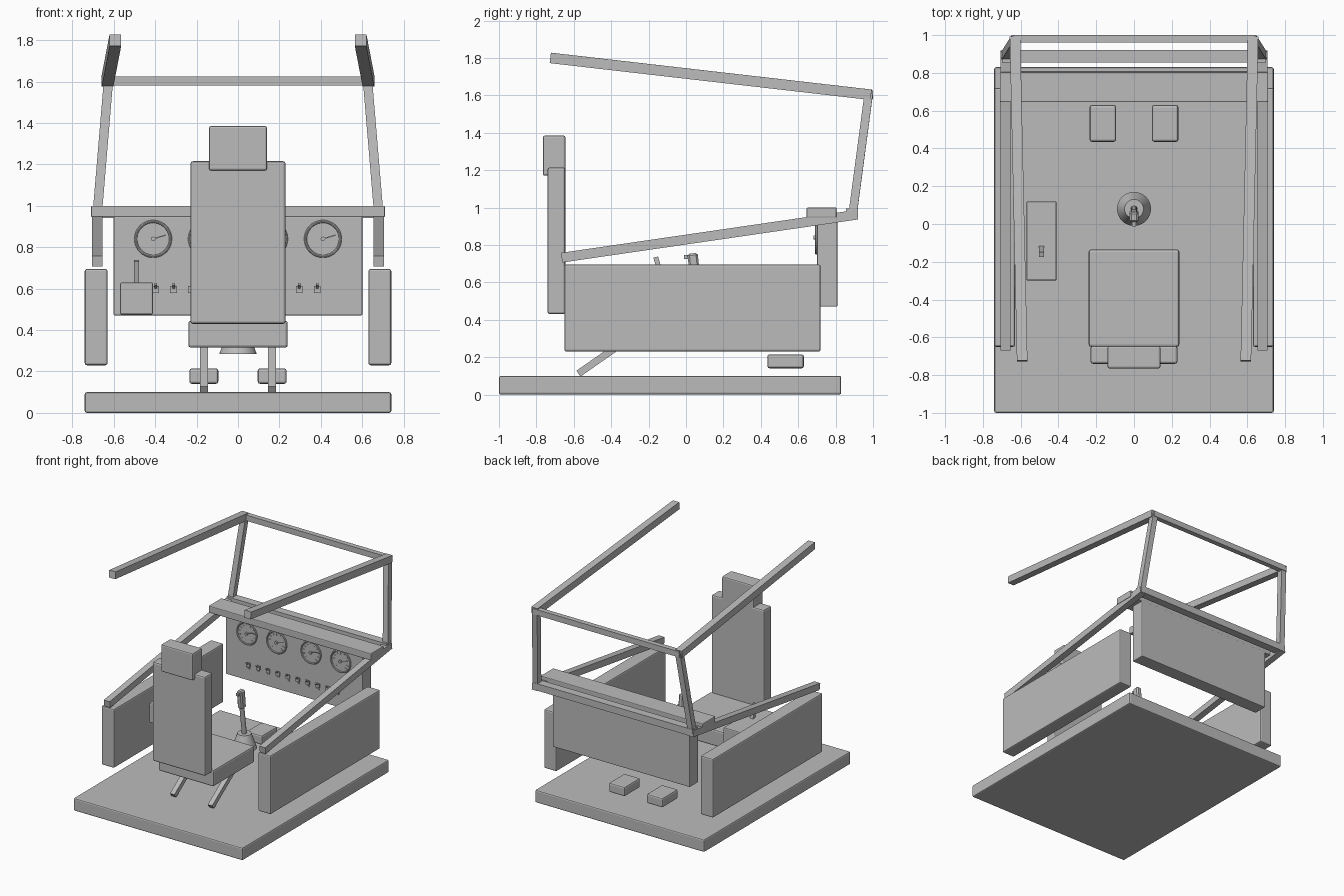
import bpy, math
from mathutils import Vector, Matrix

if "Cube" in bpy.data.objects:
    bpy.data.objects.remove(bpy.data.objects["Cube"])

grey = bpy.data.materials.new("plain grey")
grey.diffuse_color = (0.5, 0.5, 0.5, 1)
grey.use_nodes = True
grey.node_tree.nodes["Principled BSDF"].inputs["Base Color"].default_value = grey.diffuse_color


def finish(name):
    ob = bpy.context.object
    ob.name = name
    ob.data.materials.append(grey)
    return ob


def box(name, x0, x1, y0, y1, z0, z1, bevel=0.0):
    bpy.ops.mesh.primitive_cube_add(size=1)
    ob = finish(name)
    ob.data.transform(Matrix.Translation(((x0 + x1) / 2, (y0 + y1) / 2, (z0 + z1) / 2))
                      @ Matrix.Diagonal((x1 - x0, y1 - y0, z1 - z0, 1)))
    if bevel:
        m = ob.modifiers.new("bevel", 'BEVEL')
        m.width = bevel
        m.segments = 2
    return ob


def beam(name, p, q, w, h=None):
    # rectangular bar between two points, w across and h upwards
    p, q = Vector(p), Vector(q)
    d = (q - p).normalized()
    ref = Vector((0, 0, 1)) if abs(d.z) < 0.9 else Vector((0, 1, 0))
    side = d.cross(ref).normalized()
    up = side.cross(d)
    rot = Matrix((side, d, up)).transposed().to_4x4()
    ob = box(name, -w / 2, w / 2, 0, (q - p).length, -(h or w) / 2, (h or w) / 2)
    ob.data.transform(Matrix.Translation(p) @ rot)
    return ob


def cone(name, p, q, r1, r2, n=32):
    p, q = Vector(p), Vector(q)
    bpy.ops.mesh.primitive_cone_add(vertices=n, radius1=r1, radius2=r2, depth=(q - p).length)
    bpy.ops.object.shade_smooth_by_angle()
    ob = finish(name)
    ob.data.transform(Matrix.Translation((p + q) / 2)
                      @ (q - p).to_track_quat('Z', 'Y').to_matrix().to_4x4())
    return ob


# floor and dashboard
box("floor", -0.74, 0.74, -1.0, 0.83, 0.0, 0.10, 0.01)
box("dashboard", -0.6, 0.6, 0.70, 0.81, 0.47, 0.95, 0.006)
box("dashboard_hood", -0.71, 0.71, 0.645, 0.805, 0.945, 1.0, 0.006)

# seat
box("seat_cushion", -0.24, 0.24, -0.65, -0.135, 0.315, 0.445, 0.012)
box("seat_back", -0.23, 0.23, -0.74, -0.645, 0.43, 1.215, 0.012)
box("headrest", -0.14, 0.14, -0.765, -0.645, 1.17, 1.385, 0.01)

# mirrored parts: side panels, frame, seat legs, pedals
for s, n in ((-1, "left"), (1, "right")):
    xs = sorted((s * 0.63, s * 0.74))
    box(n + "_side_panel", *xs, -0.65, 0.72, 0.23, 0.695, 0.01)
    beam(n + "_sill_beam", (s * 0.68, -0.665, 0.732), (s * 0.68, 0.915, 0.962), 0.052)
    beam(n + "_pillar", (s * 0.68, 0.89, 0.955), (s * 0.625, 0.977, 1.61), 0.045)
    beam(n + "_roof_beam", (s * 0.63, 0.99, 1.603), (s * 0.592, -0.725, 1.80), 0.056)
    beam(n + "_seat_leg", (s * 0.165, -0.575, 0.112), (s * 0.165, -0.27, 0.325), 0.038)
    xs = sorted((s * 0.095, s * 0.235))
    box(n + "_pedal", *xs, 0.435, 0.63, 0.14, 0.215, 0.012)
box("lower_crossbar", -0.7, 0.7, 0.855, 0.92, 0.94, 0.995)
box("upper_crossbar", -0.64, 0.64, 0.96, 1.0, 1.58, 1.625)

# control stick
cone("stick_base", (0, 0.08, 0.285), (0, 0.08, 0.40), 0.09, 0.05)
cone("stick_shaft", (0, 0.08, 0.39), (0, 0.045, 0.64), 0.018, 0.018, 16)
grip = beam("stick_grip", (0, 0.05, 0.61), (0, 0.035, 0.755), 0.045, 0.055)
m = grip.modifiers.new("bevel", 'BEVEL')
m.width = 0.01
box("stick_button", -0.01, 0.01, -0.012, 0.02, 0.725, 0.745)

# throttle console on the left
box("throttle_box", -0.57, -0.41, -0.30, 0.12, 0.475, 0.63, 0.008)
beam("throttle_lever", (-0.49, -0.125, 0.61), (-0.49, -0.162, 0.735), 0.026)

# gauges: dial, rim, ticks, needle, hub
for i, x in enumerate((-0.41, -0.15, 0.15, 0.41)):
    g = f"gauge_{i + 1}_"
    z = 0.84
    cone(g + "dial", (x, 0.702, z), (x, 0.697, z), 0.088, 0.088, 40)
    bpy.ops.mesh.primitive_torus_add(major_radius=0.084, minor_radius=0.007,
                                     major_segments=40, minor_segments=8)
    bpy.ops.object.shade_smooth_by_angle()
    finish(g + "rim").data.transform(Matrix.Translation((x, 0.696, z))
                                     @ Matrix.Rotation(math.pi / 2, 4, 'X'))

    def polar(r, deg, y):
        a = math.radians(deg)
        return (x + r * math.cos(a), y, z + r * math.sin(a))
    for k in range(11):
        a = 225 - 27 * k
        beam(g + f"tick_{k + 1}", polar(0.056, a, 0.696), polar(0.07, a, 0.696), 0.004)
    beam(g + "needle", polar(0, 17, 0.692), polar(0.063, 17, 0.692), 0.006)
    cone(g + "hub", (x, 0.70, z), (x, 0.683, z), 0.011, 0.011, 16)

# row of toggle switches
for i in range(10):
    x = -0.398 + 0.0868 * i
    n = f"switch_{i + 1}_"
    box(n + "plate", x - 0.016, x + 0.016, 0.69, 0.705, 0.58, 0.612)
    beam(n + "toggle", (x, 0.695, 0.605), (x, 0.67, 0.622), 0.012)
    box(n + "mark", x - 0.011, x + 0.011, 0.696, 0.702, 0.562, 0.570)
